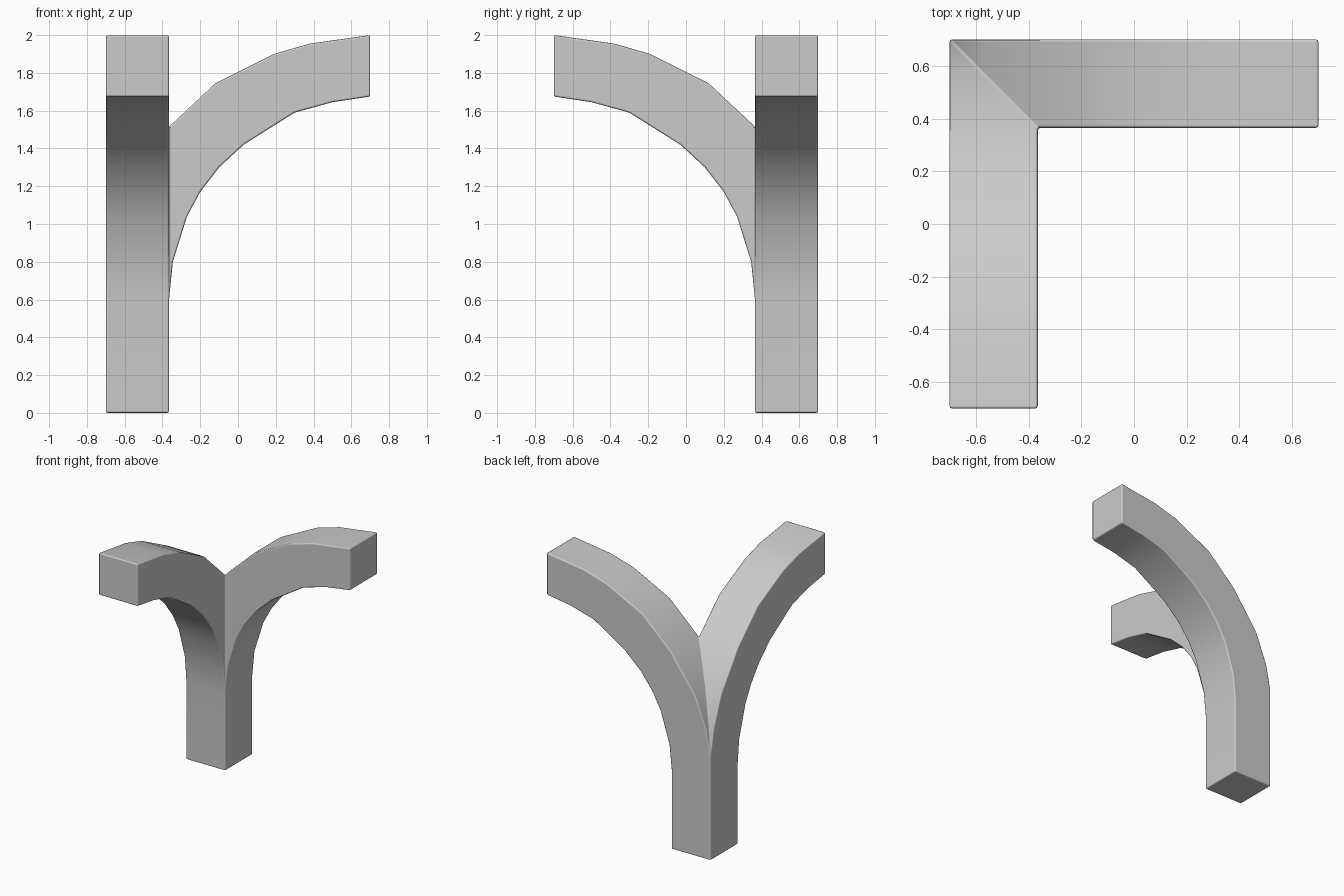
import bpy, bmesh, math
from mathutils import Matrix, Vector

if "Cube" in bpy.data.objects:
    bpy.data.objects.remove(bpy.data.objects["Cube"])

# Side profile (x, z) of the post flowing into one curved arm
outer = [(-0.70, 0), (-0.70, 0.80), (-0.66, 1.00), (-0.57, 1.23), (-0.36, 1.52),
         (-0.12, 1.745), (0.19, 1.90), (0.38, 1.955), (0.70, 2.0)]
inner = [(0.70, 1.675), (0.50, 1.645), (0.30, 1.59), (0.03, 1.42), (-0.10, 1.30),
         (-0.20, 1.17), (-0.27, 1.04), (-0.345, 0.80), (-0.365, 0.60), (-0.365, 0)]
profile = outer + inner
Y0, Y1 = 0.37, 0.70

# Extrude the profile across the timber width
bm = bmesh.new()
face = bm.faces.new([bm.verts.new((min(x, 0.70), Y0 - 0.005, z)) for x, z in profile])
ext = bmesh.ops.extrude_face_region(bm, geom=[face])
bmesh.ops.translate(bm, vec=(0, Y1 - Y0 + 0.005, 0),
                    verts=[v for v in ext["geom"] if isinstance(v, bmesh.types.BMVert)])
bmesh.ops.recalc_face_normals(bm, faces=bm.faces)

# Mitre on the diagonal, then reflect to make the second arm
bmesh.ops.bisect_plane(bm, geom=bm.verts[:] + bm.edges[:] + bm.faces[:], dist=1e-5,
                       plane_co=(0, 0, 0), plane_no=Vector((1, 1, 0)).normalized(),
                       clear_inner=True)
dup = bmesh.ops.duplicate(bm, geom=bm.verts[:] + bm.edges[:] + bm.faces[:])["geom"]
swap = Matrix(((0, -1, 0, 0), (-1, 0, 0, 0), (0, 0, 1, 0), (0, 0, 0, 1)))
bmesh.ops.transform(bm, matrix=swap, verts=[g for g in dup if isinstance(g, bmesh.types.BMVert)])
bmesh.ops.reverse_faces(bm, faces=[g for g in dup if isinstance(g, bmesh.types.BMFace)])
bmesh.ops.remove_doubles(bm, verts=bm.verts[:], dist=1e-4)
bmesh.ops.recalc_face_normals(bm, faces=bm.faces[:])
bmesh.ops.dissolve_limit(bm, angle_limit=math.radians(0.5),
                         verts=bm.verts[:], edges=bm.edges[:])

mesh = bpy.data.meshes.new("corner_post_with_arms")
bm.to_mesh(mesh)
bm.free()
post = bpy.data.objects.new("corner_post_with_arms", mesh)
bpy.context.collection.objects.link(post)
bpy.context.view_layer.objects.active = post
post.select_set(True)
bpy.ops.object.shade_smooth_by_angle(angle=math.radians(40))

# Soft rounded edges
bevel = post.modifiers.new("rounded_edges", 'BEVEL')
bevel.width = 0.018
bevel.segments = 2
bevel.limit_method = 'ANGLE'
bevel.angle_limit = math.radians(40)
bevel.harden_normals = True
